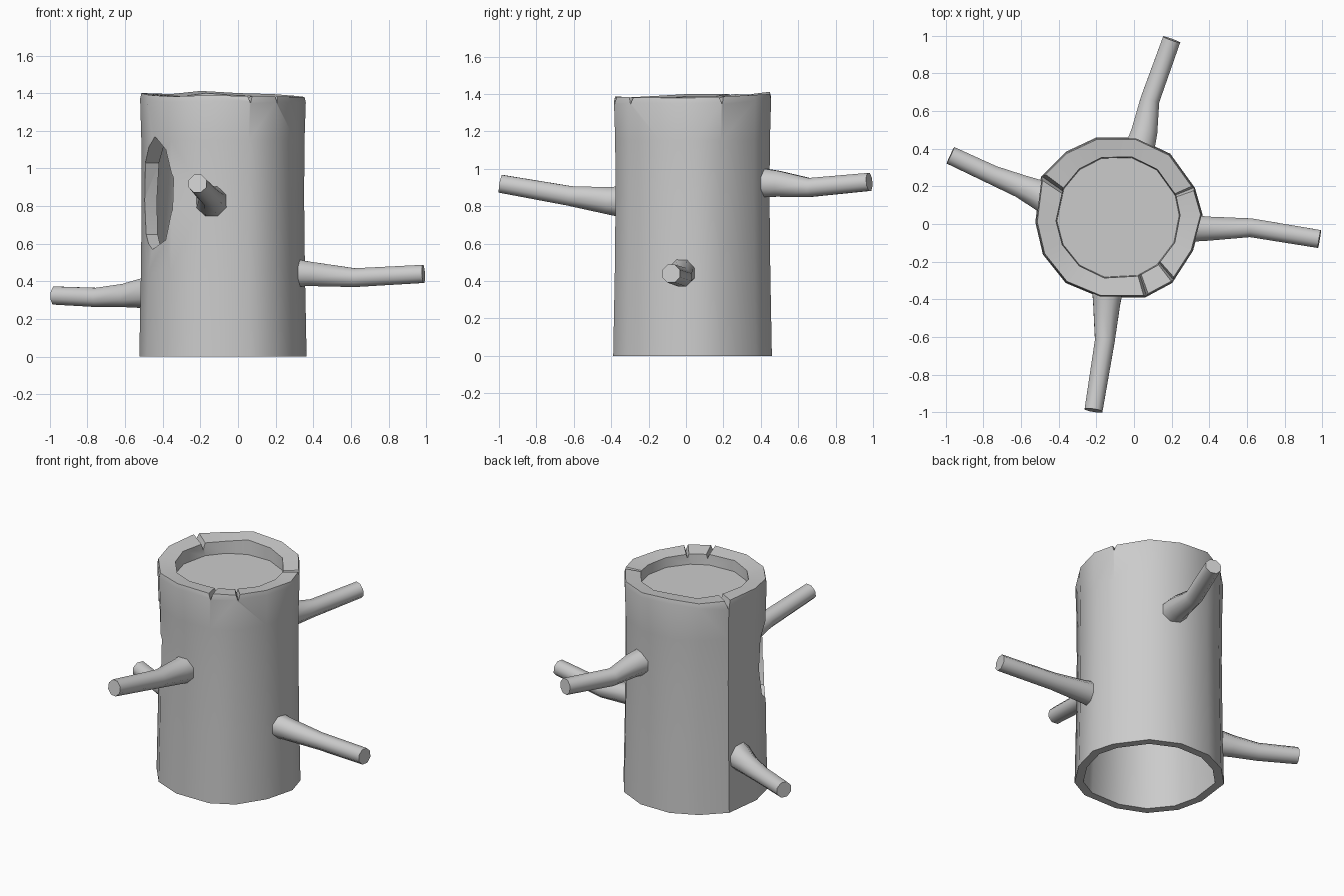
import bpy, bmesh, math
from mathutils import Vector

if "Cube" in bpy.data.objects:
    bpy.data.objects.remove(bpy.data.objects["Cube"])

CX, CY = -0.085, 0.035


def make_object(name, bm):
    bmesh.ops.recalc_face_normals(bm, faces=bm.faces[:])
    mesh = bpy.data.meshes.new(name)
    bm.to_mesh(mesh)
    bm.free()
    ob = bpy.data.objects.new(name, mesh)
    bpy.context.collection.objects.link(ob)
    return ob


def skin(name, rings):
    """Bridge equal-length point rings and cap both ends."""
    bm = bmesh.new()
    loops = [[bm.verts.new(p) for p in ring] for ring in rings]
    n = len(loops[0])
    for a, b in zip(loops, loops[1:]):
        for i in range(n):
            j = (i + 1) % n
            bm.faces.new((a[i], a[j], b[j], b[i]))
    bm.faces.new(loops[0])
    bm.faces.new(loops[-1])
    return make_object(name, bm)


def smooth(ob, angle=35):
    bpy.ops.object.select_all(action='DESELECT')
    ob.select_set(True)
    bpy.context.view_layer.objects.active = ob
    bpy.ops.object.shade_smooth_by_angle(angle=math.radians(angle))


# Trunk outline seen from above, with the uneven height of the broken rim
outline = [(0.36, 0.05, 1.38), (0.32, 0.19, 1.385), (0.19, 0.37, 1.395),
           (0.01, 0.455, 1.40), (-0.20, 0.455, 1.412), (-0.36, 0.38, 1.395),
           (-0.49, 0.25, 1.40), (-0.52, 0.01, 1.40), (-0.48, -0.16, 1.39),
           (-0.36, -0.31, 1.382), (-0.18, -0.385, 1.388), (0.06, -0.385, 1.385),
           (0.20, -0.31, 1.383), (0.31, -0.14, 1.38)]


def trunk_ring(scale, z=None, dz=0.0):
    return [(CX + (x - CX) * scale, CY + (y - CY) * scale, (h if z is None else z) + dz)
            for x, y, h in outline]


def inner_ring(r, z=None):
    ring = []
    for x, y, h in outline:
        d = Vector((x - CX, y - CY)).normalized() * r
        ring.append((CX + d.x, CY + d.y, h - 0.012 if z is None else z))
    return ring


# Hollow trunk: recessed top, rim, bark, bottom lip, inside wall
trunk = skin("hollow_trunk", [
    inner_ring(0.325, 1.305), inner_ring(0.33), trunk_ring(0.985),
    trunk_ring(1.0, dz=-0.03), trunk_ring(0.985, 1.15), trunk_ring(0.98, 0.85),
    trunk_ring(0.99, 0.45), trunk_ring(1.01, 0.0), trunk_ring(0.89, 0.0),
    trunk_ring(0.885, 0.04), trunk_ring(0.84, 0.5), inner_ring(0.345, 1.1),
    inner_ring(0.325, 1.28)])

# Knot hole cutter, facing front left
cutters = []
a = math.radians(212)
out = Vector((math.cos(a), math.sin(a), 0))
side = Vector((-out.y, out.x, 0))
hole = [(0.01, 1.17), (0.10, 1.10), (0.155, 0.95), (0.15, 0.78), (0.10, 0.62),
        (-0.01, 0.57), (-0.10, 0.65), (-0.14, 0.83), (-0.12, 1.03)]
cutters.append(skin("knot_hole_cutter", [
    [Vector((CX, CY, z)) + out * d + side * u for u, z in hole] for d in (0.22, 0.6)]))

# V-shaped splits across the rim
for x, y, ang in [(-0.43, 0.215, 145), (0.27, 0.17, 22),
                  (0.175, -0.26, -50), (0.05, -0.34, -72)]:
    t = math.radians(ang)
    d = Vector((math.cos(t), math.sin(t), 0))
    s = Vector((-d.y, d.x, 0))
    tri = [(-0.028, 1.43), (0.028, 1.43), (0.003, 1.345)]
    cutters.append(skin("rim_split_cutter", [
        [Vector((x, y, z)) + d * k + s * u for u, z in tri] for k in (-0.15, 0.15)]))

bpy.context.view_layer.objects.active = trunk
for c in cutters:
    c.hide_render = True
    m = trunk.modifiers.new("cut", 'BOOLEAN')
    m.operation = 'DIFFERENCE'
    m.solver = 'EXACT'
    m.object = c
    bpy.ops.object.modifier_apply(modifier=m.name)
for c in cutters:
    bpy.data.objects.remove(c)
smooth(trunk)


# Sawn branches: eight-sided tubes along tapering paths (x, y, z, radius)
def branch(name, path):
    pts = [Vector(p[:3]) for p in path]
    rings = []
    for i, p in enumerate(pts):
        t = (pts[min(i + 1, len(pts) - 1)] - pts[max(i - 1, 0)]).normalized()
        u = t.cross(Vector((0, 0, 1))).normalized()
        v = u.cross(t)
        rings.append([p + (u * math.cos(k * math.pi / 4 + 0.39)
                           + v * math.sin(k * math.pi / 4 + 0.39)) * path[i][3]
                      for k in range(8)])
    smooth(skin(name, rings), 50)


branch("right_branch", [(0.30, -0.02, 0.445, 0.08), (0.38, -0.025, 0.44, 0.07),
                        (0.62, -0.02, 0.42, 0.054), (0.985, -0.08, 0.44, 0.052)])
branch("back_branch", [(0.03, 0.40, 0.925, 0.085), (0.055, 0.49, 0.92, 0.075),
                       (0.085, 0.66, 0.90, 0.055), (0.20, 0.98, 0.93, 0.052)])
branch("left_branch", [(-0.47, 0.14, 0.34, 0.09), (-0.60, 0.20, 0.325, 0.067),
                       (-0.75, 0.26, 0.315, 0.055), (-0.975, 0.365, 0.325, 0.052)])
branch("front_branch", [(-0.14, -0.345, 0.825, 0.09), (-0.145, -0.42, 0.83, 0.078),
                        (-0.155, -0.62, 0.855, 0.057), (-0.215, -0.99, 0.92, 0.052)])
